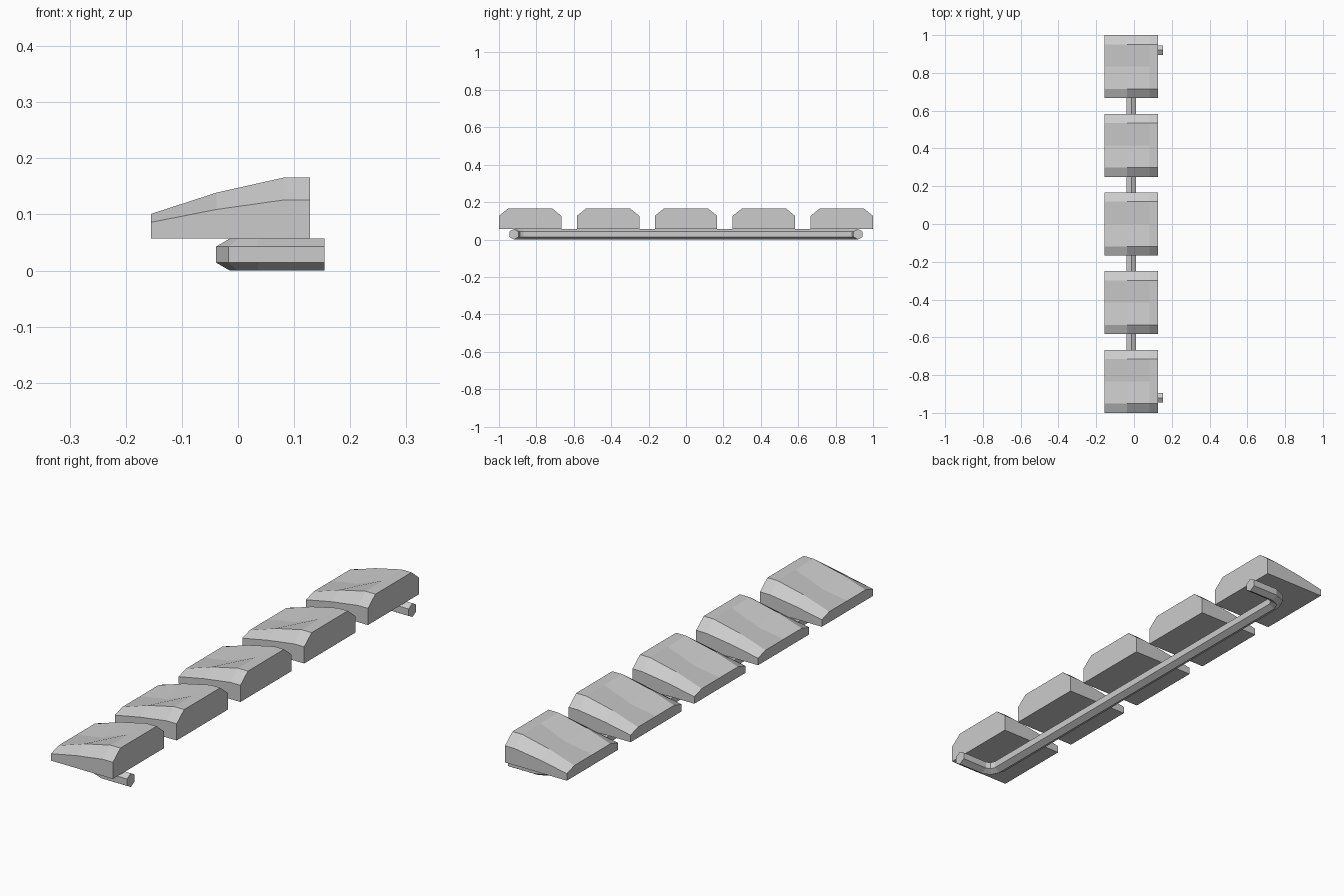
import bpy, bmesh
from math import sin, cos, pi

if "Cube" in bpy.data.objects:
    bpy.data.objects.remove(bpy.data.objects["Cube"])

R = 0.0285          # tube radius (hexagonal section)
BASE = 2 * R        # underside of the pads


def loft(name, rings):
    """Skin a list of closed rings and cap both ends."""
    bm = bmesh.new()
    vs = [[bm.verts.new(p) for p in ring] for ring in rings]
    n = len(vs[0])
    for a, b in zip(vs, vs[1:]):
        for i in range(n):
            j = (i + 1) % n
            bm.faces.new((a[i], a[j], b[j], b[i]))
    bm.faces.new(vs[0])
    bm.faces.new(vs[-1])
    bmesh.ops.recalc_face_normals(bm, faces=bm.faces)
    me = bpy.data.meshes.new(name)
    bm.to_mesh(me)
    bm.free()
    ob = bpy.data.objects.new(name, me)
    bpy.context.collection.objects.link(ob)
    return ob


# Pads: stations of (x, shoulder height, crest height, centre height)
stations = [(-0.155, 0.086, 0.101, 0.101),
            (-0.038, 0.109, 0.139, 0.120),
            (0.083, 0.126, 0.166, 0.166),
            (0.128, 0.126, 0.166, 0.166)]
half, top = 0.167, 0.118
rings = [[(x, -half, BASE), (x, -half, s), (x, -top, c), (x, 0, m),
          (x, top, c), (x, half, s), (x, half, BASE)]
         for x, s, c, m in stations]
first = loft("pad_1", rings)
for i in range(5):
    pad = first if i == 0 else bpy.data.objects.new(f"pad_{i + 1}", first.data)
    if i:
        bpy.context.collection.objects.link(pad)
    pad.location.y = -0.833 + i * 0.4165

# Support tube: straight bar with a rounded bend and short stub at each end
bx, ey, bend = -0.0145, 0.92, 0.05
half_path = [(0.154, ey, 0, 1)]          # x, y, outward normal
for k in range(3):
    a = pi / 2 + k * pi / 4
    nx, ny = cos(a), sin(a)
    half_path.append((bx + bend + bend * nx, ey - bend + bend * ny, nx, ny))
path = half_path + [(x, -y, nx, -ny) for x, y, nx, ny in reversed(half_path)]
angles = [pi / 2 + i * pi / 3 for i in range(6)]
loft("support_tube", [[(x + nx * R * cos(a), y + ny * R * cos(a), R + R * sin(a))
                       for a in angles] for x, y, nx, ny in path])
